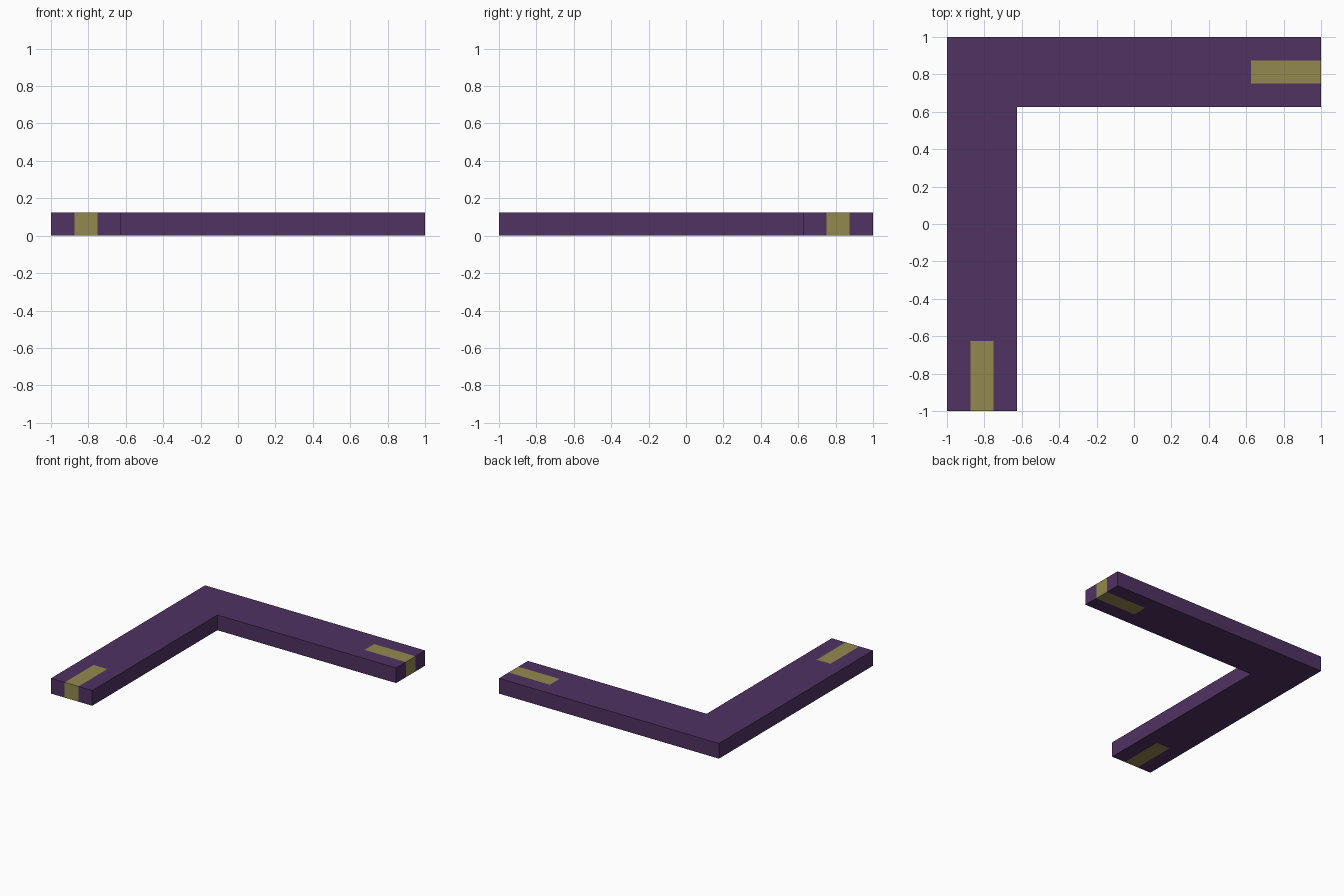
import bpy
import bmesh

if "Cube" in bpy.data.objects:
    bpy.data.objects.remove(bpy.data.objects["Cube"])

H = 0.125  # plate thickness


def material(name, color):
    m = bpy.data.materials.new(name)
    m.diffuse_color = (*color, 1)
    m.use_nodes = True
    m.node_tree.nodes["Principled BSDF"].inputs["Base Color"].default_value = m.diffuse_color
    return m


def extruded(name, outline, mat):
    """Flat outline extruded up from z = 0."""
    bm = bmesh.new()
    face = bm.faces.new([bm.verts.new((x, y, 0)) for x, y in outline])
    ext = bmesh.ops.extrude_face_region(bm, geom=[face], use_keep_orig=True)
    top = [v for v in ext["geom"] if isinstance(v, bmesh.types.BMVert)]
    bmesh.ops.translate(bm, verts=top, vec=(0, 0, H))
    bmesh.ops.recalc_face_normals(bm, faces=bm.faces[:])
    mesh = bpy.data.meshes.new(name)
    bm.to_mesh(mesh)
    bm.free()
    mesh.materials.append(mat)
    obj = bpy.data.objects.new(name, mesh)
    bpy.context.collection.objects.link(obj)
    return obj


def swap(points):
    """Reflect across the diagonal that maps one arm onto the other."""
    return [(-y, -x) for x, y in points]


purple = material("purple", (0.08, 0.032, 0.122))
yellow = material("yellow", (0.296, 0.25, 0.08))

# Front arm end with its slot, reflected for the right arm
slot = [(-0.875, -1), (-0.875, -0.625), (-0.75, -0.625), (-0.75, -1)]
front_half = [(-1, -1)] + slot + [(-0.625, -1)]

# L-shaped body
body = front_half + [(-0.625, 0.625)] + swap(front_half)[::-1] + [(-1, 1)]
extruded("corner_body", body, purple)

# Inlays filling the slots through the full thickness
extruded("front_inlay", slot, yellow)
extruded("right_inlay", swap(slot), yellow)
